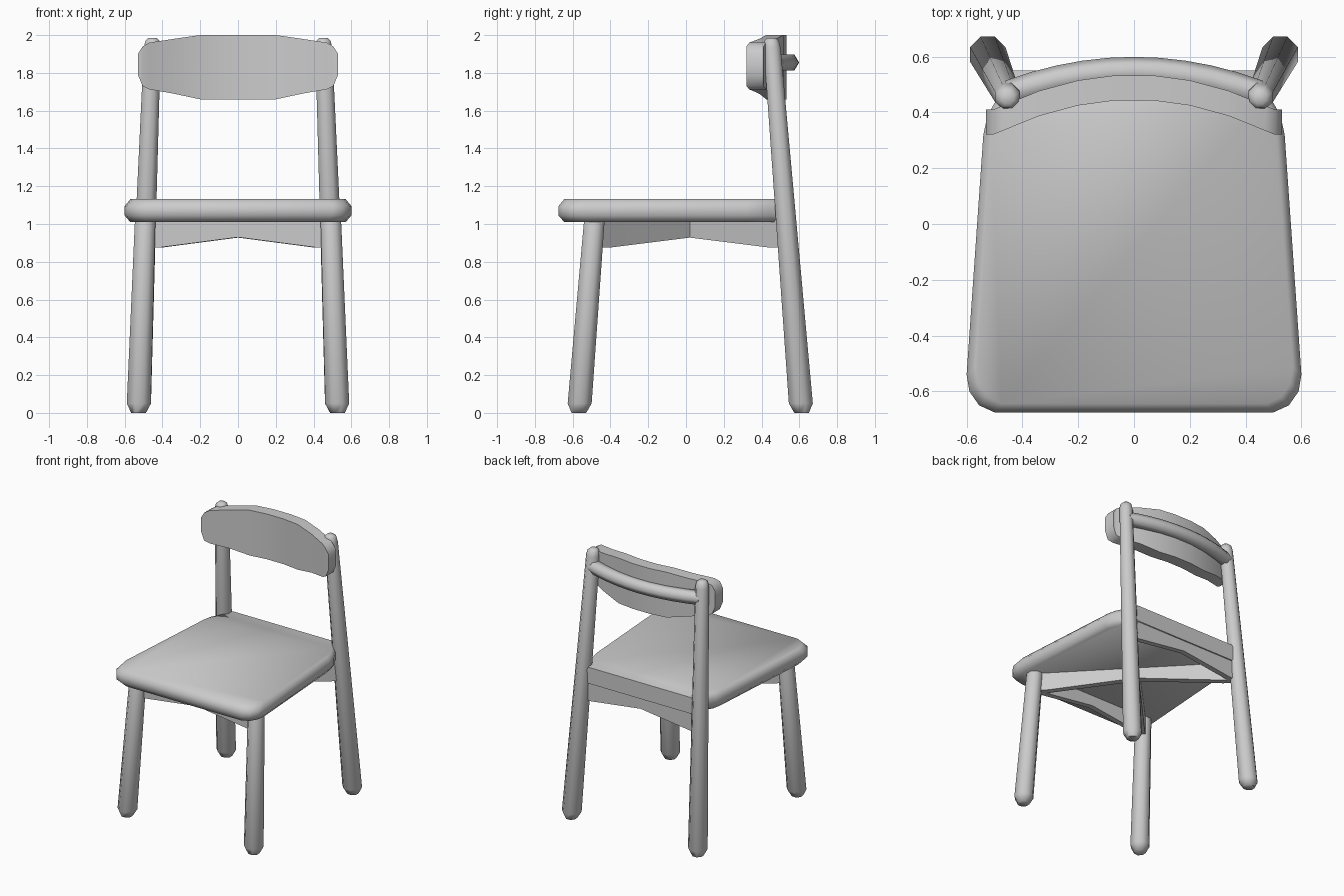
import bpy
import bmesh
from math import cos, sin, pi, radians
from mathutils import Vector

if "Cube" in bpy.data.objects:
    bpy.data.objects.remove(bpy.data.objects["Cube"], do_unlink=True)

GREY = (0.6, 0.6, 0.6, 1.0)
grey = bpy.data.materials.new("plain grey")
grey.use_nodes = True
grey.diffuse_color = GREY
grey.node_tree.nodes["Principled BSDF"].inputs["Base Color"].default_value = GREY


def loft(name, rings):
    """Skin a closed, smoothly shaded solid through rings of equal point count."""
    bm = bmesh.new()
    loops = [[bm.verts.new(p) for p in ring] for ring in rings]
    count = len(loops[0])
    for a, b in zip(loops, loops[1:]):
        for i in range(count):
            j = (i + 1) % count
            bm.faces.new((a[i], a[j], b[j], b[i]))
    bm.faces.new(loops[0])
    bm.faces.new(loops[-1])
    bmesh.ops.recalc_face_normals(bm, faces=bm.faces)
    mesh = bpy.data.meshes.new(name)
    bm.to_mesh(mesh)
    bm.free()
    mesh.materials.append(grey)
    mesh.shade_smooth()
    mesh.set_sharp_from_angle(angle=radians(65))
    obj = bpy.data.objects.new(name, mesh)
    bpy.context.collection.objects.link(obj)


def leg(name, foot, head, r_foot, r_head):
    """Tapered eight-sided post with rounded-off ends."""
    foot, head = Vector(foot), Vector(head)
    length = head.z - foot.z
    rings = []
    for z, trim in ((0, 0.6), (0.05, 1), (length - 0.05, 1), (length - 0.015, 0.85), (length, 0.5)):
        t = z / length
        c = foot.lerp(head, t)
        r = (r_foot + (r_head - r_foot) * t) * trim / cos(pi / 8)
        rings.append([(c.x + r * cos((k + 0.5) * pi / 4),
                       c.y + r * sin((k + 0.5) * pi / 4), c.z) for k in range(8)])
    loft(name, rings)


def board(name, path, dx, dy):
    """Upright board under the seat; path gives its lower edge, dx and dy half its thickness."""
    loft(name, [[(x - dx, y - dy, z), (x + dx, y + dy, z),
                 (x + dx, y + dy, 1.03), (x - dx, y - dy, 1.03)] for x, y, z in path])


# Legs
for side, s in (("left", 1), ("right", -1)):
    leg(f"front_leg_{side}", (s * 0.527, -0.567, 0), (s * 0.49, -0.482, 1.06), 0.064, 0.054)
    leg(f"rear_leg_{side}", (s * 0.526, 0.612, 0), (s * 0.452, 0.452, 1.985), 0.064, 0.044)

# Seat: tapered outline, rim eased on the front and sides
half = [(0.5, -0.675), (0.555, -0.65), (0.59, -0.6), (0.6, -0.54),
        (0.54, 0.32), (0.525, 0.39), (0.49, 0.45), (0.45, 0.55)]
outline = half + [(-x, y) for x, y in reversed(half)]
BACK = 0.55
loft("seat", [[(x * k, BACK + (y - BACK) * (1 + k) / 2, z) for x, y in outline]
              for z, k in ((1.01, 0.95), (1.045, 1), (1.095, 1), (1.132, 0.95))])

# Crossed boards and front and back aprons, all arched toward the middle
LOW, ARCH = 0.875, 0.93
for side, s in (("left", 1), ("right", -1)):
    board(f"cross_board_{side}",
          [(-s * 0.48, -0.48, LOW), (-s * 0.42, -0.42, LOW), (0, 0.02, ARCH),
           (s * 0.42, 0.46, LOW), (s * 0.47, 0.51, LOW)], s * 0.016, -0.016)
for name, y in (("front_apron", -0.47), ("back_apron", 0.52)):
    board(name, [(-0.48, y, LOW), (-0.42, y, LOW), (0, y, ARCH),
                 (0.42, y, LOW), (0.48, y, LOW)], 0, 0.02)

# Backrest: curved board with tapered ends
half = [(0.07, 1.66, 2.0), (0.2, 1.66, 2.0), (0.34, 1.69, 1.98),
        (0.47, 1.713, 1.96), (0.505, 1.73, 1.94), (0.53, 1.79, 1.9)]
stations = [(-x, a, b) for x, a, b in reversed(half)] + half
rings = []
for x, low, high in stations:
    front = 0.445 - 0.5 * min(abs(x), 0.5) ** 2
    back = front + 0.09
    rings.append([(x, front, low), (x, back, low), (x, back, high), (x, front, high)])
loft("backrest", rings)

# Curved rail behind the backrest, joining the rear legs
rings = []
for i in range(-5, 6):
    x = i * 0.092
    y = 0.547 - 0.4 * x * x
    rings.append([(x, y + 0.052 * cos(k * pi / 3), 1.855 + 0.05 * sin(k * pi / 3))
                  for k in range(6)])
loft("back_rail", rings)
